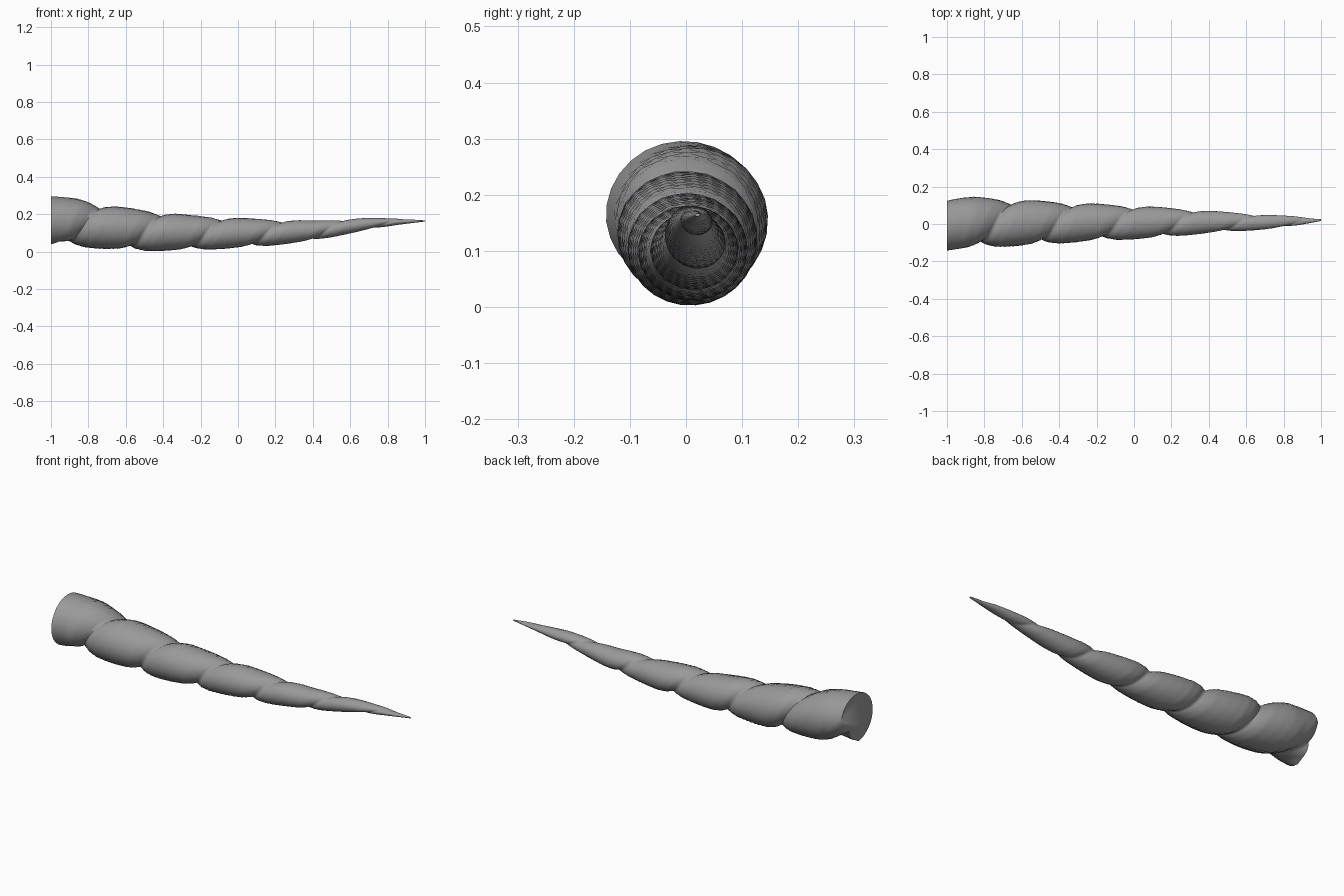
import bpy, bmesh, math

if "Cube" in bpy.data.objects:
    bpy.data.objects.remove(bpy.data.objects["Cube"])

SEG, RINGS, PITCH = 28, 84, 0.325

# Outer envelope of the horn: x, top z, bottom z, back y, front y
ENV = [
    (-1.00, .297, .026, .142, -.145),
    (-0.85, .286, .022, .147, -.130),
    (-0.70, .251, .012, .137, -.123),
    (-0.55, .231, .001, .128, -.117),
    (-0.25, .196, .005, .112, -.095),
    (0.10, .177, .023, .094, -.078),
    (0.40, .167, .056, .072, -.050),
    (0.70, .181, .117, .050, -.030),
    (0.85, .179, .143, .043, -.012),
    (1.00, .167, .161, .026, .016),
]
# Groove depth around one turn, as a fraction of the radius
GROOVE = [(0, .28), (.10, .12), (.25, .02), (.42, 0), (.6, .015), (.8, .07), (.92, .17), (1, .28)]


def lerp_table(table, x):
    for a, b in zip(table, table[1:]):
        if x <= b[0]:
            t = (x - a[0]) / (b[0] - a[0])
            return [p + (q - p) * t for p, q in zip(a[1:], b[1:])]
    return list(table[-1][1:])


def groove_angle(x):
    d = x + 0.9
    return 2 * math.pi * d / PITCH * (0.5 if d < 0 else 1)


# Rings turn with the spiral so the groove always falls on a vertex
bm = bmesh.new()
rings = []
for i in range(RINGS + 1):
    x = -1 + 2 * i / RINGS
    top, bot, back, front = lerp_table(ENV, x)
    cy, cz = (back + front) / 2, (top + bot) / 2
    ry, rz = (back - front) / 2, (top - bot) / 2
    notch = 1 + 0.8 * max(0, (-0.9 - x) / 0.1)  # deeper notch at the base
    ring = []
    for k in range(SEG):
        u = k / SEG
        a = groove_angle(x) - 2 * math.pi * u
        g = lerp_table(GROOVE, u)[0]
        s = 1 - (g * notch if g > .1 else g)
        ring.append(bm.verts.new((x, cy - ry * s * math.sin(a), cz - rz * s * math.cos(a))))
    rings.append(ring)

# Skin between neighbouring rings, with edges running along the groove
for A, B in zip(rings, rings[1:]):
    for k in range(SEG):
        n = (k + 1) % SEG
        bm.faces.new((A[k], A[n], B[n], B[k]))

# Flat base and tip
bm.faces.new(rings[0])
bm.faces.new(rings[-1])
bmesh.ops.recalc_face_normals(bm, faces=bm.faces)

mesh = bpy.data.meshes.new("spiral_horn")
bm.to_mesh(mesh)
bm.free()
horn = bpy.data.objects.new("spiral_horn", mesh)
bpy.context.collection.objects.link(horn)

# Dark grey horn
mat = bpy.data.materials.new("horn_grey")
mat.diffuse_color = (0.32, 0.32, 0.32, 1)
mat.use_nodes = True
mat.node_tree.nodes["Principled BSDF"].inputs["Base Color"].default_value = mat.diffuse_color
mesh.materials.append(mat)

bpy.context.view_layer.objects.active = horn
horn.select_set(True)
bpy.ops.object.shade_smooth_by_angle(angle=math.radians(60))
